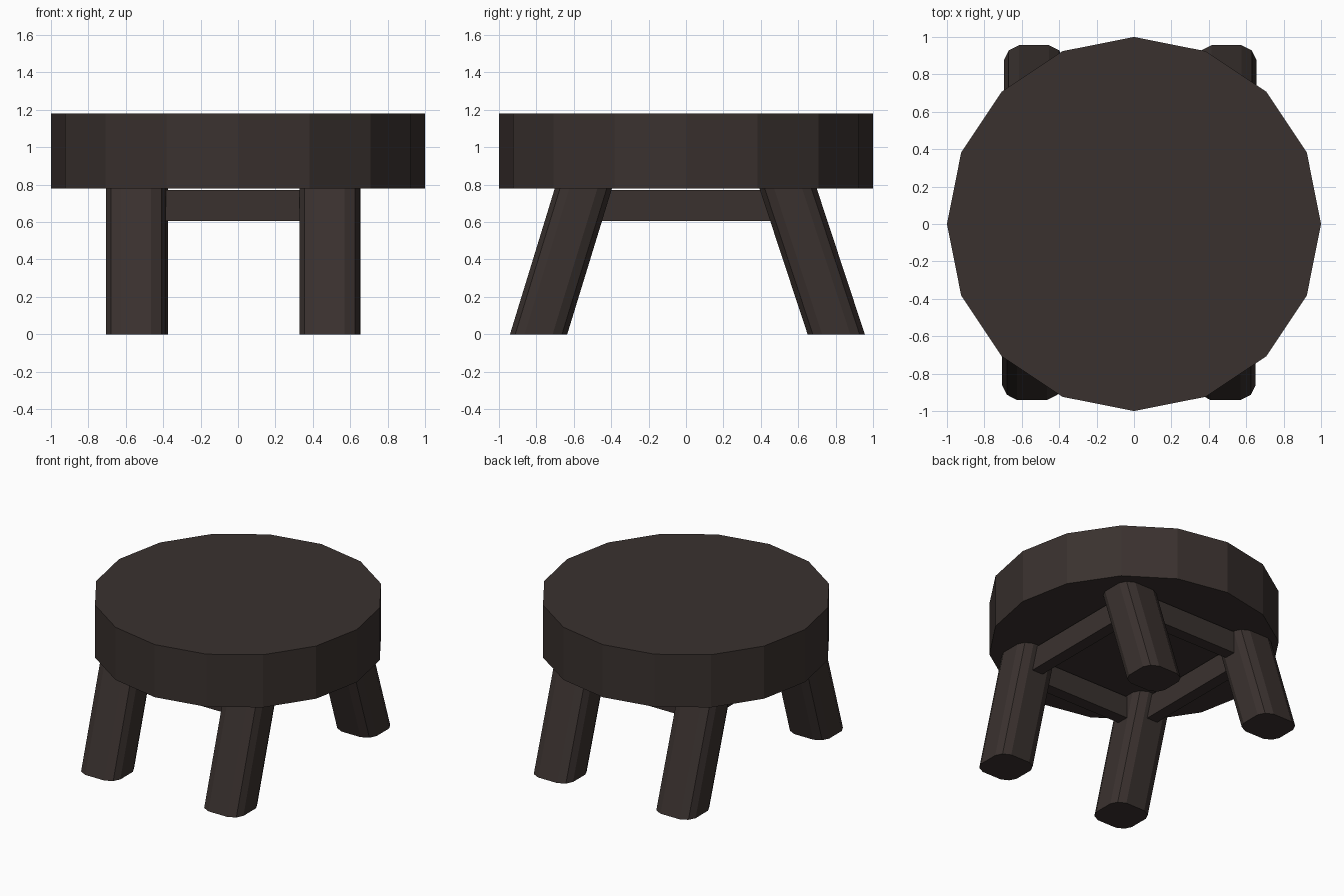
import bpy, bmesh, math

if "Cube" in bpy.data.objects:
    bpy.data.objects.remove(bpy.data.objects["Cube"])

wood = bpy.data.materials.new("dark_wood")
wood.diffuse_color = (0.042, 0.031, 0.028, 1)
wood.use_nodes = True
wood.node_tree.nodes["Principled BSDF"].inputs["Base Color"].default_value = wood.diffuse_color


def loft(name, bottom, top):
    """Closed solid between two matching rings."""
    bm = bmesh.new()
    low = [bm.verts.new(p) for p in bottom]
    high = [bm.verts.new(p) for p in top]
    n = len(low)
    bm.faces.new(low[::-1])
    bm.faces.new(high)
    for i in range(n):
        j = (i + 1) % n
        bm.faces.new((low[i], low[j], high[j], high[i]))
    bmesh.ops.recalc_face_normals(bm, faces=bm.faces)
    mesh = bpy.data.meshes.new(name)
    bm.to_mesh(mesh)
    bm.free()
    mesh.materials.append(wood)
    obj = bpy.data.objects.new(name, mesh)
    bpy.context.collection.objects.link(obj)
    return obj


def beam(name, x0, x1, y0, y1, z0, z1):
    ring = [(x0, y0), (x1, y0), (x1, y1), (x0, y1)]
    return loft(name, [(x, y, z0) for x, y in ring], [(x, y, z1) for x, y in ring])


# Seat: sixteen-sided disc
disc = [(math.cos(i * math.pi / 8), math.sin(i * math.pi / 8)) for i in range(16)]
loft("seat", [(x, y, 0.78) for x, y in disc], [(x, y, 1.18) for x, y in disc])

# Legs: rounded-square section, splayed front to back
quarter = [(0.16, 0.075), (0.135, 0.125), (0.08, 0.153)]
section = (quarter + [(-x, y) for x, y in quarter[::-1]]
           + [(-x, -y) for x, y in quarter] + [(x, -y) for x, y in quarter[::-1]])
for name, cx, foot, head in (
        ("front_left_leg", -0.545, -0.788, -0.548),
        ("front_right_leg", 0.49, -0.788, -0.548),
        ("back_left_leg", -0.535, 0.803, 0.545),
        ("back_right_leg", 0.495, 0.803, 0.545)):
    loft(name, [(cx + x, foot + y, 0) for x, y in section],
         [(cx + x, head + y, 0.782) for x, y in section])

# Stretchers: four rails just under the seat
for name, y in (("front_rail", -0.58), ("back_rail", 0.58)):
    beam(name, -0.54, 0.49, y - 0.045, y + 0.045, 0.605, 0.772)
for name, x in (("left_rail", -0.54), ("right_rail", 0.49)):
    beam(name, x - 0.045, x + 0.045, -0.58, 0.58, 0.605, 0.772)
